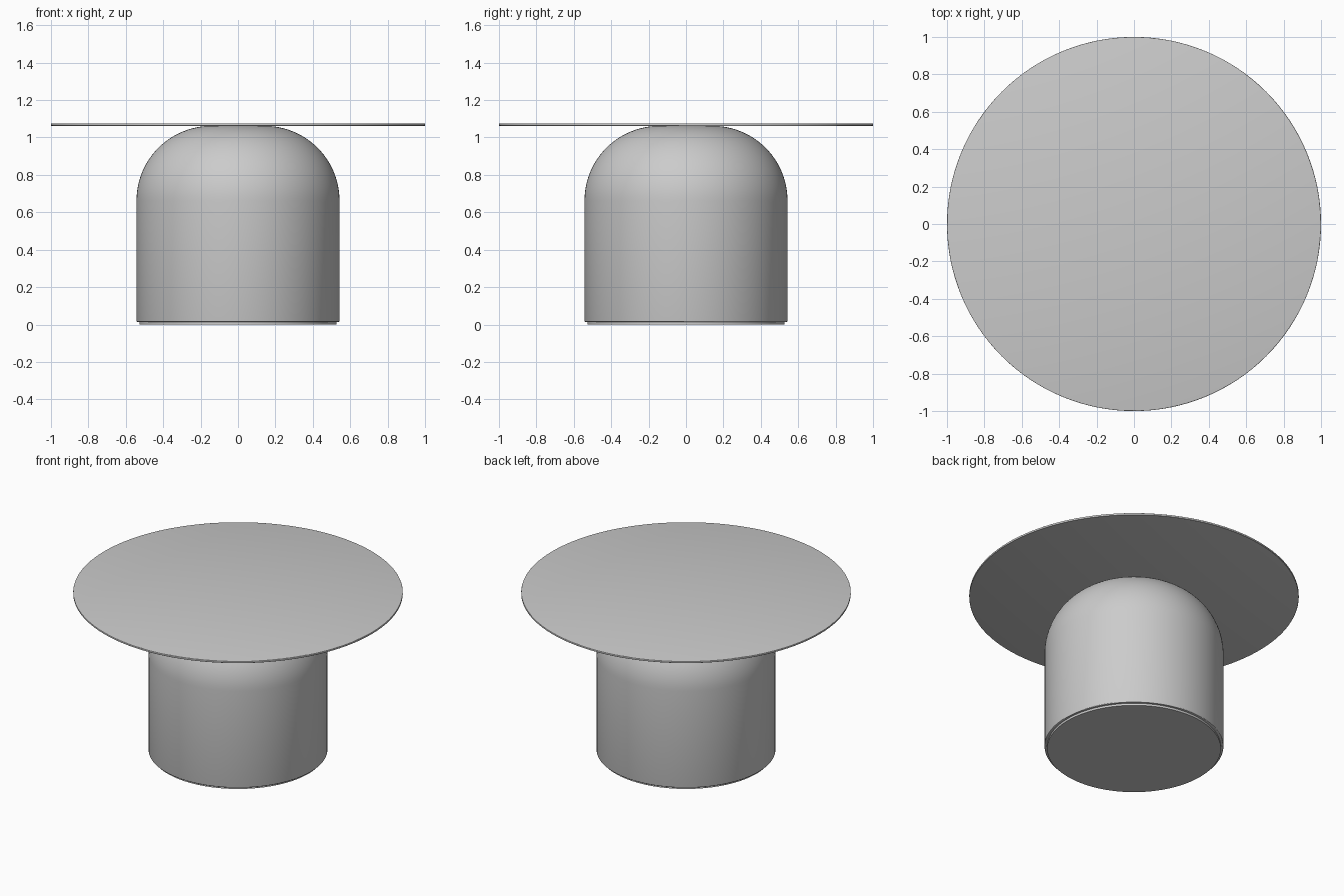
import bpy, bmesh, math

if "Cube" in bpy.data.objects:
    bpy.data.objects.remove(bpy.data.objects["Cube"])

SEGMENTS = 128


def lathe(name, profile):
    """Revolve an (r, z) profile that starts and ends on the axis."""
    bm = bmesh.new()
    verts = [bm.verts.new((r, 0, z)) for r, z in profile]
    edges = [bm.edges.new(pair) for pair in zip(verts, verts[1:])]
    bmesh.ops.spin(bm, geom=verts + edges, cent=(0, 0, 0), axis=(0, 0, 1),
                   angle=math.tau, steps=SEGMENTS, use_duplicate=False)
    bmesh.ops.remove_doubles(bm, verts=bm.verts, dist=1e-5)
    bmesh.ops.recalc_face_normals(bm, faces=bm.faces)
    mesh = bpy.data.meshes.new(name)
    bm.to_mesh(mesh)
    bm.free()
    obj = bpy.data.objects.new(name, mesh)
    bpy.context.collection.objects.link(obj)
    bpy.context.view_layer.objects.active = obj
    obj.select_set(True)
    bpy.ops.object.shade_smooth_by_angle(angle=math.radians(30))
    obj.select_set(False)
    return obj


def arc(cr, cz, radius, start, end, steps):
    """Profile points along an arc, angles in degrees."""
    angles = [math.radians(start + (end - start) * i / steps) for i in range(steps + 1)]
    return [(cr + radius * math.cos(a), cz + radius * math.sin(a)) for a in angles]


# Foot pad, slightly inset below the body
lathe("foot_pad", [(0, 0), (0.527, 0), (0.527, 0.02), (0, 0.02)])

# Domed pedestal body
lathe("pedestal", [(0, 0.014)] + arc(0.538, 0.019, 0.005, -90, 0, 3)
      + arc(0.143, 0.662, 0.4, 0, 90, 24) + [(0, 1.062)])

# Thin round table top with softened rim
lathe("table_top", [(0, 1.062)] + arc(0.997, 1.065, 0.003, -90, 0, 3)
      + arc(0.997, 1.072, 0.003, 0, 90, 3) + [(0, 1.075)])
